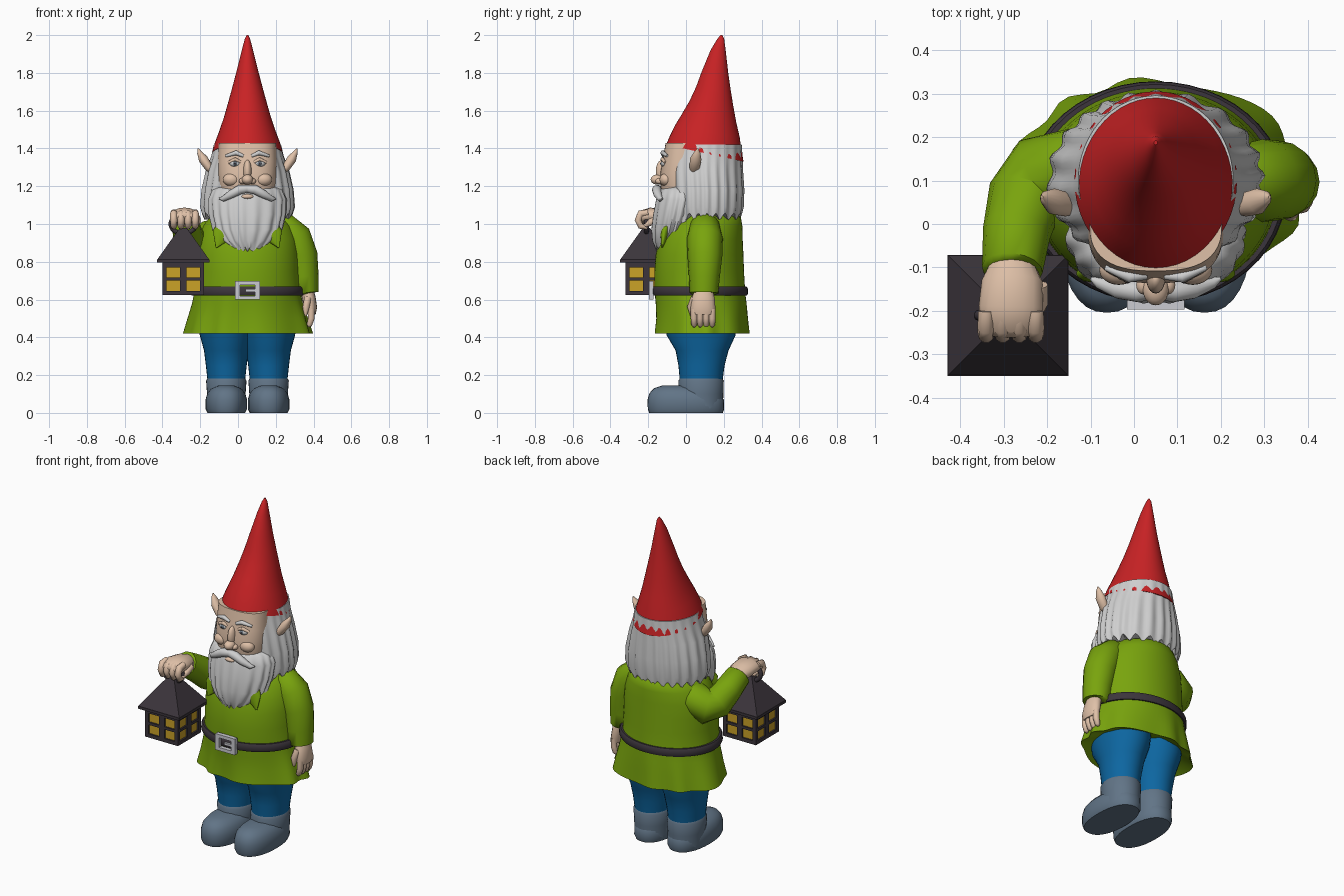
import bpy, bmesh, math
from mathutils import Vector, Matrix

CX = 0.05  # the figure's own centre line


def mat(name, r, g, b):
    m = bpy.data.materials.new(name)
    m.diffuse_color = (r, g, b, 1)
    return m


RED = mat("hat_red", 0.58, 0.016, 0.018)
GREEN = mat("tunic_green", 0.19, 0.37, 0.004)
BLUE = mat("trouser_blue", 0.004, 0.135, 0.36)
SLATE = mat("boot_slate", 0.12, 0.175, 0.24)
WHITE = mat("hair_white", 0.62, 0.62, 0.62)
SKIN = mat("skin", 0.74, 0.53, 0.39)
DARK = mat("dark_iron", 0.045, 0.036, 0.045)
YELLOW = mat("window_yellow", 0.6, 0.36, 0.02)
SILVER = mat("silver", 0.6, 0.6, 0.64)
IRIS = mat("iris_grey", 0.16, 0.2, 0.24)


def finish(bm, name, material, angle=50):
    bmesh.ops.recalc_face_normals(bm, faces=bm.faces)
    me = bpy.data.meshes.new(name)
    bm.to_mesh(me)
    bm.free()
    me.materials.append(material)
    for p in me.polygons:
        p.use_smooth = True
    me.set_sharp_from_angle(angle=math.radians(angle))
    ob = bpy.data.objects.new(name, me)
    bpy.context.scene.collection.objects.link(ob)
    return ob


def skin_rings(rings, name, material, angle=50):
    bm = bmesh.new()
    vs = [[bm.verts.new(p) for p in ring] for ring in rings]
    n = len(vs[0])
    for a, b in zip(vs, vs[1:]):
        for i in range(n):
            bm.faces.new((a[i], a[(i + 1) % n], b[(i + 1) % n], b[i]))
    bm.faces.new(vs[0])
    bm.faces.new(vs[-1])
    return finish(bm, name, material, angle)


def loft(name, material, rings, cx=CX, seg=48, n=2.0, waves=8, angle=50):
    """Rings: (cy, z, rx, ry, tilt, radial wave, vertical wave)."""
    out = []
    for r in rings:
        cy, z, rx, ry, tilt, wave, drop = tuple(r) + (0,) * (7 - len(r))
        ring = []
        for i in range(seg):
            t = 2 * math.pi * i / seg
            c, s = math.cos(t), math.sin(t)
            w = math.sin(waves * t + 1.5 * math.sin(3 * t))
            k = 1 + wave * w
            dx = rx * k * math.copysign(abs(c) ** (2 / n), c)
            dy = ry * k * math.copysign(abs(s) ** (2 / n), s)
            ring.append((cx + dx, cy + dy, z + tilt * dy + drop * w))
        out.append(ring)
    return skin_rings(out, name, material, angle)


def tube(name, material, pts, ref=(0, 1, 0), seg=16):
    """Points: (x, y, z, radius along ref, other radius)."""
    P = [Vector(p[:3]) for p in pts]
    out = []
    for i, p in enumerate(pts):
        t = (P[min(i + 1, len(P) - 1)] - P[max(i - 1, 0)]).normalized()
        u = Vector(ref)
        u = (u - t * u.dot(t)).normalized()
        v = t.cross(u)
        a, b = p[3], p[-1]
        out.append([P[i] + u * a * math.cos(q) + v * b * math.sin(q)
                    for q in (2 * math.pi * j / seg for j in range(seg))])
    return skin_rings(out, name, material, 60)


def ball(name, material, c, r):
    bm = bmesh.new()
    bmesh.ops.create_uvsphere(bm, u_segments=20, v_segments=12, radius=1,
                              matrix=Matrix.Translation(c) @ Matrix.Diagonal((*r, 1)))
    return finish(bm, name, material)


def box(name, material, c, size, spin=None):
    bm = bmesh.new()
    bmesh.ops.create_cube(bm, size=1, matrix=(spin or Matrix()) @ Matrix.Translation(c)
                          @ Matrix.Diagonal((*size, 1)))
    return finish(bm, name, material, 30)


# pointed hat
loft("hat", RED, [(.10, 1.375, .187, .205, -.22), (.103, 1.42, .176, .192, -.2),
                  (.112, 1.49, .15, .172, -.17), (.122, 1.56, .126, .144, -.15),
                  (.135, 1.64, .103, .115, -.12), (.145, 1.72, .081, .091, -.08),
                  (.153, 1.80, .06, .071, -.05), (.17, 1.92, .03, .04),
                  (.184, 1.98, .014, .018), (.187, 2.0, .004, .005)])

# hair, face and beard
loft("hair", WHITE, [(.10, 1.42, .178, .195), (.097, 1.36, .19, .2, 0, .012),
                     (.095, 1.28, .218, .203, 0, .022), (.10, 1.18, .238, .203, 0, .03),
                     (.10, 1.09, .245, .2, 0, .03), (.10, 1.04, .235, .192, 0, .03, .018),
                     (.10, 1.04, .17, .13)], seg=120, waves=22)
loft("face", SKIN, [(0, 1.1, .13, .11), (0, 1.2, .152, .135), (0, 1.27, .157, .136),
                    (0, 1.33, .157, .125), (0, 1.43, .152, .108)], n=2.6)
loft("beard", WHITE, [(-.02, 1.195, .155, .1), (-.02, 1.18, .185, .122, 0, .01),
                      (-.022, 1.13, .205, .135, 0, .02), (-.038, 1.05, .2, .133, 0, .03),
                      (-.06, .97, .18, .12, 0, .04), (-.085, .91, .135, .09, 0, .05),
                      (-.105, .87, .09, .058, 0, .06, .012), (-.115, .855, .05, .035, 0, 0, .01)],
     seg=120, waves=18)
ball("nose_bridge", SKIN, (CX, -.125, 1.28), (.022, .035, .06))
ball("nose_tip", SKIN, (CX, -.15, 1.235), (.03, .037, .027))
ball("lip", SKIN, (CX, -.145, 1.145), (.035, .018, .013))
for s in (-1, 1):
    X = lambda d: CX + s * d
    ball("nostril", SKIN, (X(.028), -.14, 1.227), (.017, .022, .016))
    ball("cheek", SKIN, (X(.085), -.105, 1.235), (.045, .035, .035))
    ball("eye_white", WHITE, (X(.065), -.111, 1.32), (.03, .021, .019))
    ball("iris", IRIS, (X(.065), -.125, 1.32), (.013, .01, .013))
    ball("pupil", DARK, (X(.065), -.131, 1.32), (.006, .006, .006))
    tube("eyelid", SKIN, [(X(.03), -.116, 1.325, .008), (X(.065), -.125, 1.343, .01),
                          (X(.1), -.108, 1.325, .008)])
    tube("eyebrow", WHITE, [(X(.022), -.12, 1.36, .008), (X(.06), -.122, 1.377, .013),
                            (X(.115), -.1, 1.36, .007)])
    tube("moustache", WHITE, [(X(-.005), -.15, 1.187, .02), (X(.04), -.155, 1.182, .025),
                              (X(.085), -.15, 1.158, .022), (X(.13), -.135, 1.132, .014),
                              (X(.15), -.125, 1.135, .004)])
    tube("ear", SKIN, [(X(.17), .04, 1.265, .012), (X(.205), .045, 1.3, .028, .022),
                       (X(.235), .052, 1.345, .03, .025), (X(.255), .06, 1.38, .016, .012),
                       (X(.262), .062, 1.4, .003)])
    tube("collar_point", GREEN, [(X(.09), -.09, 1.0, .03, .06), (X(.14), -.115, .94, .02, .05),
                                 (X(.165), -.128, .875, .004)])

# tunic with flared wavy hem, belt and buckle
loft("tunic", GREEN, [(.085, .47, .2, .16), (.085, .425, .325, .238, 0, .03),
                      (.085, .42, .338, .246, 0, .035), (.085, .50, .316, .24, 0, .022),
                      (.08, .58, .293, .24, 0, .008), (.073, .645, .28, .24),
                      (.07, .75, .275, .237), (.072, .84, .272, .232), (.08, .92, .262, .22),
                      (.093, .99, .235, .205), (.105, 1.04, .195, .185),
                      (.11, 1.07, .12, .13)], seg=72, waves=9)
loft("belt", DARK, [(.073, .622, .27, .23), (.073, .622, .295, .25), (.073, .632, .3, .255),
                    (.073, .658, .298, .254), (.073, .668, .291, .248), (.073, .668, .27, .23)])
for x in (-.053, .053):
    box("buckle_side", SILVER, (CX + x, -.184, .648), (.026, .024, .096))
for z in (.609, .687):
    box("buckle_bar", SILVER, (CX, -.184, z), (.13, .024, .02))
box("buckle_tongue", SILVER, (CX + .02, -.186, .648), (.06, .014, .014))

# legs and boots
for s in (-1, 1):
    lx = CX + s * .112
    loft("trouser_leg", BLUE, [(.08, .16, .098, .112), (.082, .25, .108, .122),
                               (.085, .33, .118, .14), (.08, .41, .14, .182),
                               (.08, .48, .15, .19)], cx=lx, seg=32)
    loft("boot_shaft", SLATE, [(.08, .02, .1, .115), (.08, .1, .102, .118),
                               (.08, .17, .107, .12), (.08, .183, .1, .113)], cx=lx, seg=32)
    loft("boot_foot", SLATE, [(0, 0, .1, .195), (0, .02, .11, .202), (-.002, .07, .11, .202),
                              (-.008, .105, .1, .185), (-.02, .13, .078, .15),
                              (-.035, .145, .04, .09)], cx=lx, seg=32, n=2.3)

# hanging arm
tube("sleeve_hanging", GREEN, [(.17, .1, 1.0, .05), (.235, .1, .985, .08), (.295, .1, .925, .095),
                               (.33, .1, .83, .092), (.345, .097, .72, .082),
                               (.35, .095, .635, .076), (.352, .095, .628, .06)])
tube("hand_hanging", SKIN, [(.36, .095, .66, .045, .035), (.375, .092, .61, .06, .036),
                            (.385, .09, .555, .066, .034), (.385, .09, .52, .06, .026)])
for i in range(4):
    y = .043 + .032 * i
    tube("finger_hanging", SKIN, [(.388, y, .55, .018), (.388, y, .5, .018),
                                  (.378, y, .465, .015), (.372, y, .455, .006)], seg=10)
tube("thumb_hanging", SKIN, [(.37, .045, .61, .02), (.36, .025, .56, .019),
                             (.357, .03, .515, .008)], seg=10)

# raised arm and fist
tube("sleeve_raised", GREEN, [(-.06, .12, .97, .07), (-.14, .125, .93, .095), (-.215, .11, .885, .095),
                              (-.25, .06, .9, .088), (-.27, -.02, .96, .078),
                              (-.28, -.105, 1.015, .07), (-.28, -.11, 1.018, .055)], ref=(0, 0, 1))
tube("fist", SKIN, [(-.28, -.09, 1.015, .05), (-.28, -.13, 1.035, .07, .045),
                    (-.283, -.19, 1.045, .074, .042), (-.283, -.24, 1.035, .068, .035),
                    (-.283, -.255, 1.03, .05, .02)], ref=(1, 0, 0))
for i in range(4):
    x = -.34 + .038 * i
    tube("finger_raised", SKIN, [(x, -.2, 1.06, .018), (x, -.24, 1.055, .02), (x, -.254, 1.02, .019),
                                 (x, -.24, .988, .017), (x, -.205, .98, .01)], ref=(1, 0, 0), seg=10)
tube("thumb_raised", SKIN, [(-.22, -.14, 1.03, .022), (-.218, -.185, 1.01, .02),
                            (-.225, -.22, .99, .01)], ref=(1, 0, 0), seg=10)

# lantern: glowing core, iron frame, roof and ring
LX, LY = -.29, -.21
box("lantern_panes", YELLOW, (LX, LY, .715), (.2, .2, .16))
box("lantern_floor", DARK, (LX, LY, .634), (.22, .22, .022))
box("lantern_ceiling", DARK, (LX, LY, .785), (.22, .22, .03))
for k in range(4):
    spin = Matrix.Translation((LX, LY, 0)) @ Matrix.Rotation(k * math.pi / 2, 4, 'Z')
    box("lantern_post", DARK, (.099, -.099, .71), (.022, .022, .17), spin)
    box("lantern_mullion", DARK, (0, -.102, .71), (.036, .016, .17), spin)
    box("lantern_crossbar", DARK, (0, -.102, .708), (.2, .015, .016), spin)
box("lantern_eave", DARK, (LX, LY, .804), (.278, .278, .016))
bm = bmesh.new()
bmesh.ops.create_cone(bm, cap_ends=True, segments=4, radius1=.139 * 2 ** .5, radius2=.018 * 2 ** .5,
                      depth=.17, matrix=Matrix.Translation((LX, LY, .895)) @ Matrix.Rotation(math.pi / 4, 4, 'Z'))
finish(bm, "lantern_roof", DARK, 30)
ring = [(LX + .066 * math.cos(a), LY, 1.0 + .05 * math.sin(a), .013)
        for a in (2 * math.pi * i / 24 for i in range(25))]
tube("lantern_ring", DARK, ring, seg=10)
